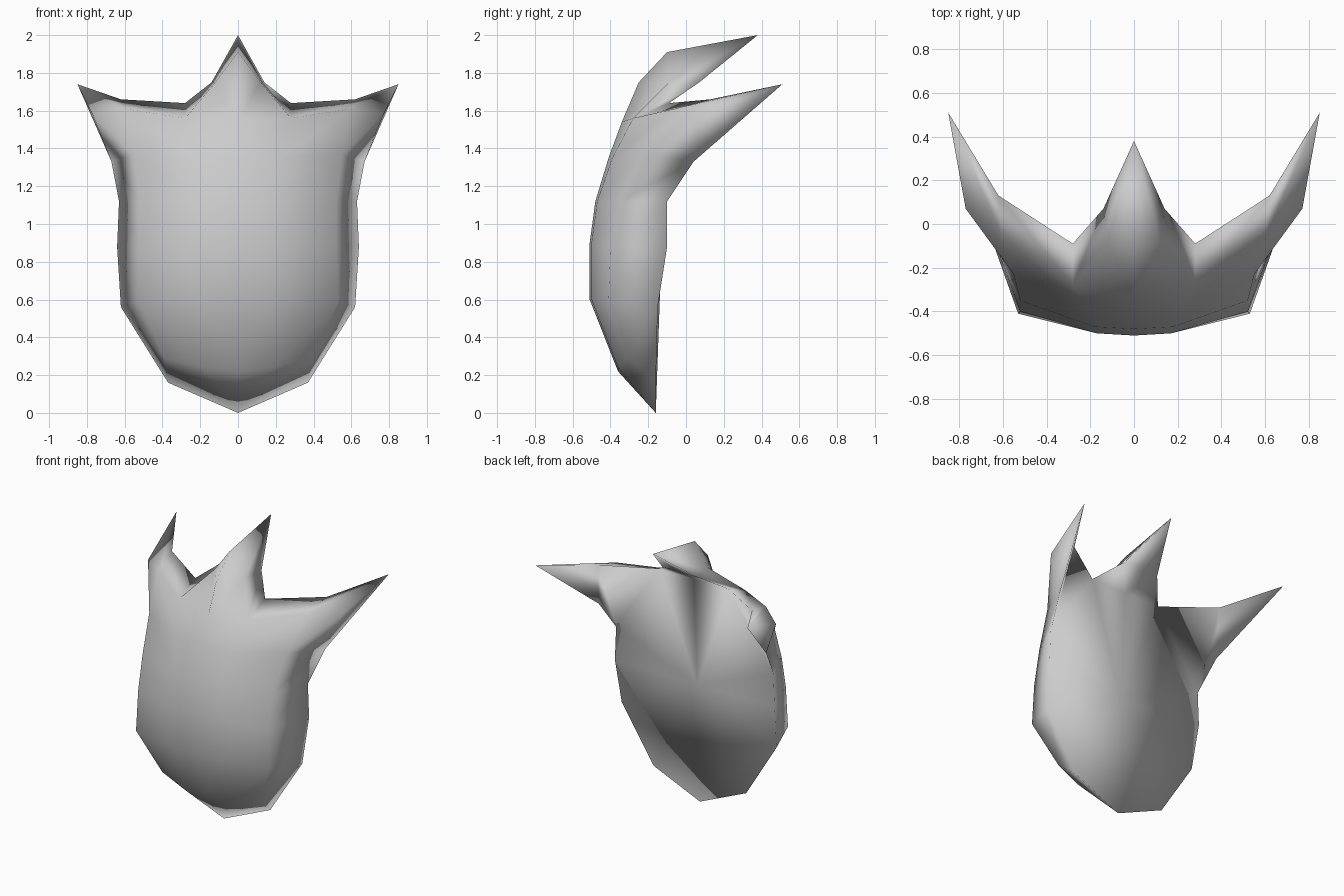
import bpy
import bmesh

default_cube = bpy.data.objects.get("Cube")
if default_cube:
    bpy.data.objects.remove(default_cube, do_unlink=True)

bm = bmesh.new()


def point(x, y, z):
    return bm.verts.new((x, y, z))


def column(*coordinates):
    return [point(*c) for c in coordinates]


def face(*corners):
    bm.faces.new(corners)


def strip(first, second):
    """Bridge two columns of equal length with quads."""
    for i in range(len(first) - 1):
        face(first[i], second[i], second[i + 1], first[i + 1])


def fan(apex, chain):
    """Join one apex to each edge of a chain."""
    for a, b in zip(chain, chain[1:]):
        face(apex, a, b)


# Body columns, from the chin up to the brow, one half only
ridge = column((0, -.36, .22), (0, -.51, .6), (0, -.51, .9),
               (0, -.48, 1.12), (0, -.41, 1.35), (0, -.34, 1.54))
shoulder = column((.18, -.36, .24), (.17, -.5, .6), (.17, -.5, .9),
                  (.18, -.47, 1.12), (.22, -.39, 1.35), (.28, -.28, 1.56))
side = column((.39, -.31, .29), (.53, -.41, .59), (.52, -.4, .88),
              (.52, -.35, 1.12), (.55, -.23, 1.37), (.6, -.06, 1.61))
rim = column((.37, -.16, .16), (.62, -.15, .56), (.64, -.1, .88),
             (.63, -.1, 1.12), (.67, .04, 1.33), (.77, .07, 1.58))
for left_column, right_column in zip((ridge, shoulder, side), (shoulder, side, rim)):
    strip(left_column, right_column)

# Pointed chin
chin = point(0, -.16, 0)
fan(chin, [ridge[0], shoulder[0], side[0], rim[0]])

# Swept side spike
notch = point(.28, -.09, 1.64)
spike_top = point(.62, .13, 1.66)
spike_tip = point(.85, .51, 1.74)
face(shoulder[-1], side[-1], spike_top, notch)
fan(spike_tip, [rim[4], rim[5], side[-1], spike_top, rim[4]])

# Central spike
crest_base = point(0, -.25, 1.75)
crest_side = point(.12, -.09, 1.75)
crest_bend = point(0, -.1, 1.91)
crest_back = point(.14, .07, 1.75)
crest_under = point(0, .07, 1.75)
crest_tip = point(0, .38, 2)
face(ridge[-1], shoulder[-1], crest_side, crest_base)
face(shoulder[-1], notch, crest_back, crest_side)
face(crest_base, crest_side, crest_bend)
fan(crest_tip, [crest_bend, crest_side, crest_back, crest_under])

# Closed, nearly flat back
back_middle = point(0, -.13, .85)
back_top = point(0, -.09, 1.64)
fan(back_middle, [chin, rim[0], rim[1], rim[2], rim[3], notch, back_top])
face(rim[3], rim[4], spike_top, notch)
face(back_top, notch, crest_back, crest_under)

# Mirror the half into a closed shell
bmesh.ops.mirror(bm, geom=bm.verts[:] + bm.edges[:] + bm.faces[:],
                 axis='X', merge_dist=.001)
bmesh.ops.remove_doubles(bm, verts=bm.verts[:], dist=.001)
bmesh.ops.recalc_face_normals(bm, faces=bm.faces[:])
for polygon in bm.faces:
    polygon.smooth = True

mesh = bpy.data.meshes.new("spiked_plate")
bm.to_mesh(mesh)
bm.free()
plate = bpy.data.objects.new("spiked_plate", mesh)
bpy.context.collection.objects.link(plate)

# Plain grey material
grey = bpy.data.materials.new("plain_grey")
grey.use_nodes = True
colour = (.6, .6, .6, 1)
grey.diffuse_color = colour
grey.node_tree.nodes["Principled BSDF"].inputs["Base Color"].default_value = colour
mesh.materials.append(grey)
